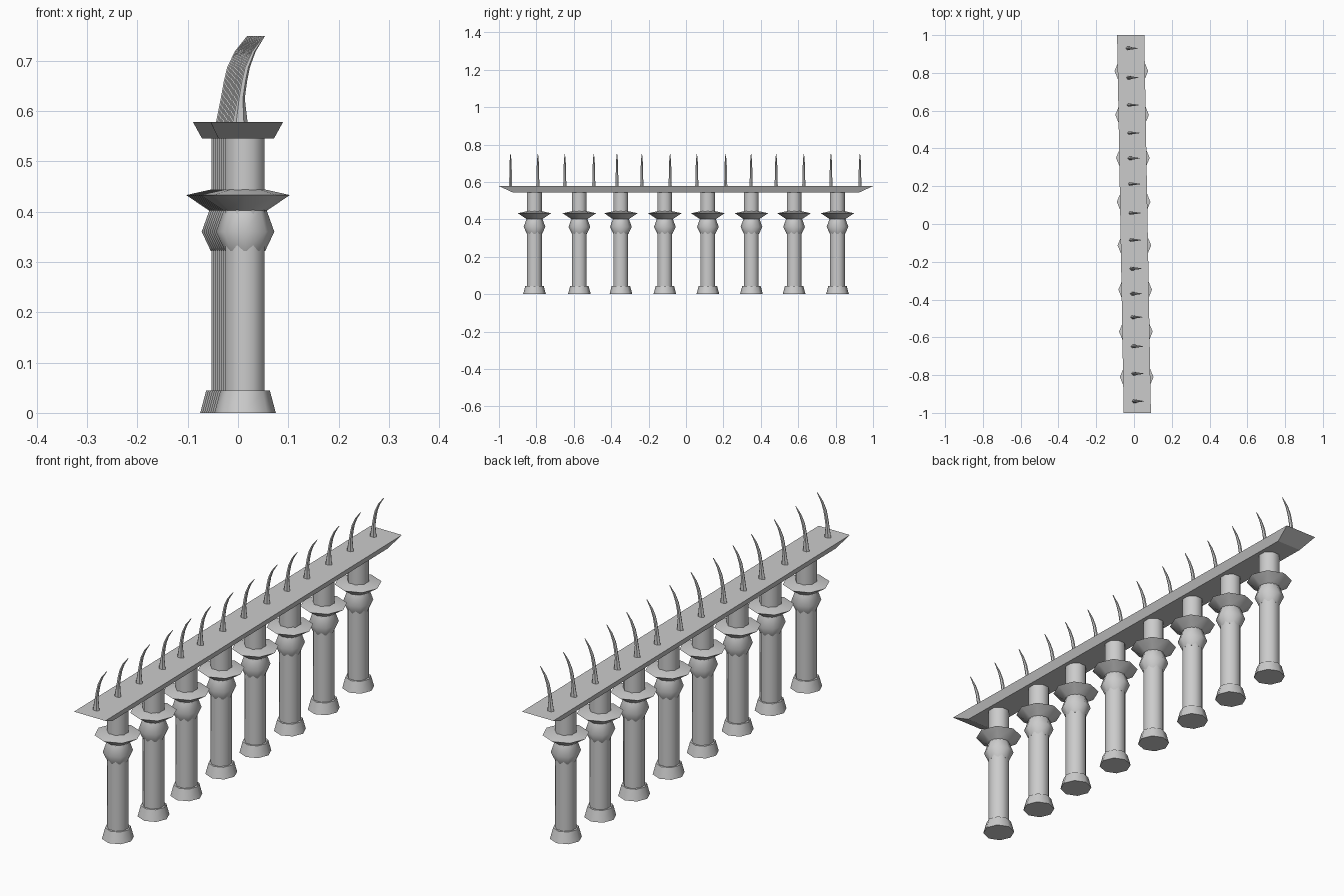
import bpy, bmesh
from math import cos, sin, pi

if "Cube" in bpy.data.objects:
    bpy.data.objects.remove(bpy.data.objects["Cube"])


def axis_x(y):
    # the whole row is turned very slightly away from the y axis
    return -0.0175 * y


def loft(name, rings, smooth=None):
    bm = bmesh.new()
    loops = [[bm.verts.new(p) for p in ring] for ring in rings]
    for a, b in zip(loops, loops[1:]):
        n = len(a)
        for i in range(n):
            bm.faces.new((a[i], a[(i + 1) % n], b[(i + 1) % n], b[i]))
    bm.faces.new(loops[0][::-1])
    bm.faces.new(loops[-1])
    bmesh.ops.recalc_face_normals(bm, faces=bm.faces)
    me = bpy.data.meshes.new(name)
    bm.to_mesh(me)
    bm.free()
    ob = bpy.data.objects.new(name, me)
    bpy.context.collection.objects.link(ob)
    if smooth:
        bpy.ops.object.select_all(action='DESELECT')
        bpy.context.view_layer.objects.active = ob
        ob.select_set(True)
        bpy.ops.object.shade_smooth_by_angle(angle=smooth)
    return ob


def ring(cx, cy, z, rx, ry, n, turn=0.0):
    return [(cx + rx * cos(2 * pi * i / n + turn),
             cy + ry * sin(2 * pi * i / n + turn), z) for i in range(n)]


def lathe(name, y, profile, n=8, turn=0.0):
    return loft(name, [ring(axis_x(y), y, z, r, r, n, turn) for r, z in profile],
                smooth=0.8)


# Balusters: foot, shaft, and bulb with flared collar
foot = [(0.061, 0), (0.049, 0.045)]
shaft = [(0.042, 0.04), (0.042, 0.55)]
bulb = [(0.040, 0.322), (0.058, 0.36), (0.043, 0.402), (0.089, 0.433), (0.040, 0.444)]
for y in (-0.81, -0.57, -0.348, -0.113, 0.117, 0.35, 0.578, 0.81):
    lathe("baluster_foot", y, foot)
    lathe("baluster_shaft", y, shaft, turn=pi / 8)
    lathe("baluster_bulb", y, bulb)


# Handrail: bevelled plank, wider at the top
def plank(z, w, l):
    return [(axis_x(sy * l) + sx * w, sy * l, z)
            for sx, sy in ((-1, -1), (1, -1), (1, 1), (-1, 1))]


loft("handrail", [plank(0.545, 0.055, 0.928), plank(0.578, 0.072, 1.0)])

# Curved spikes: x offset, z, half depth, half width
curve = [(-0.0125, 0.575, 0.0155, 0.0105), (-0.0105, 0.625, 0.0075, 0.008),
         (-0.005, 0.66, 0.0068, 0.0075), (0.001, 0.687, 0.0062, 0.007),
         (0.014, 0.718, 0.0045, 0.005), (0.0355, 0.749, 0.0015, 0.0015)]
for y in (-0.938, -0.792, -0.648, -0.493, -0.369, -0.236, -0.085,
          0.058, 0.212, 0.348, 0.482, 0.63, 0.775, 0.93):
    loft("spike", [ring(axis_x(y) + dx, y, z, rx, ry, 6)
                   for dx, z, rx, ry in curve], smooth=0.6)
